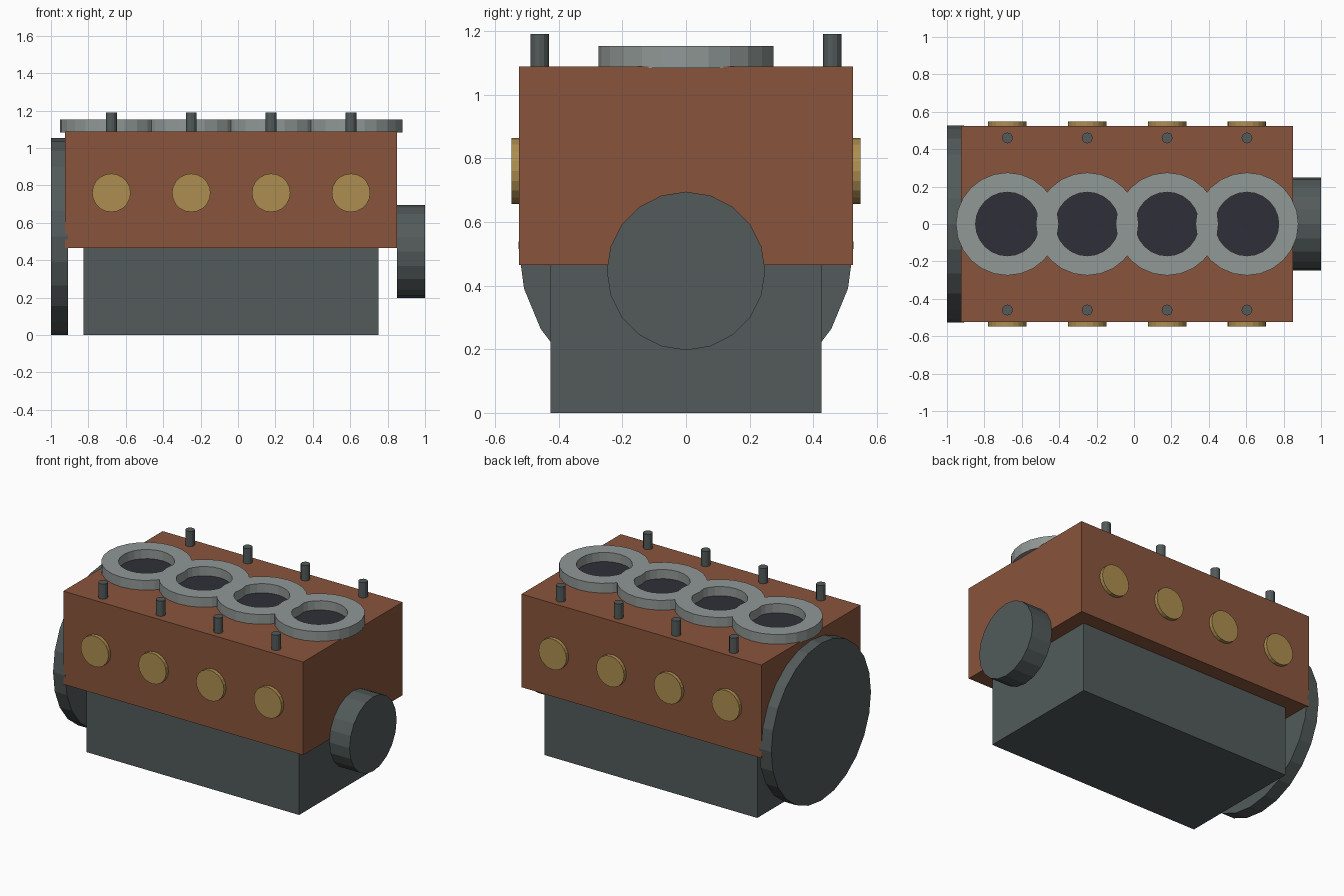
import bpy, bmesh
from math import pi
from mathutils import Matrix

cube = bpy.data.objects.get("Cube")
if cube:
    bpy.data.objects.remove(cube, do_unlink=True)


def material(name, rgb):
    m = bpy.data.materials.new(name)
    m.use_nodes = True
    m.diffuse_color = (*rgb, 1)
    m.node_tree.nodes["Principled BSDF"].inputs["Base Color"].default_value = (*rgb, 1)
    return m


rust = material("rust_paint", (0.25, 0.09, 0.045))
iron = material("dark_iron", (0.085, 0.104, 0.102))
steel = material("light_steel", (0.28, 0.315, 0.305))
brass = material("brass", (0.42, 0.27, 0.08))
black = material("bore_black", (0.028, 0.028, 0.04))


def finish(bm, name, mat):
    bmesh.ops.recalc_face_normals(bm, faces=bm.faces)
    mesh = bpy.data.meshes.new(name)
    bm.to_mesh(mesh)
    bm.free()
    mesh.materials.append(mat)
    ob = bpy.data.objects.new(name, mesh)
    bpy.context.collection.objects.link(ob)
    return ob


def box(name, lo, hi, mat):
    bm = bmesh.new()
    bmesh.ops.create_cube(bm, size=1)
    for v in bm.verts:
        v.co = [a + (b - a) * (c + 0.5) for a, b, c in zip(lo, hi, v.co)]
    return finish(bm, name, mat)


def cylinder(name, centre, radius, depth, sides, axis, mat):
    turn = {"X": Matrix.Rotation(pi / 2, 4, "Y"),
            "Y": Matrix.Rotation(pi / 2, 4, "X"),
            "Z": Matrix.Identity(4)}[axis]
    bm = bmesh.new()
    bmesh.ops.create_cone(bm, cap_ends=True, segments=sides, radius1=radius,
                          radius2=radius, depth=depth,
                          matrix=Matrix.Translation(centre) @ turn)
    return finish(bm, name, mat)


def ring(name, centre, outer, inner, depth, sides, mat):
    # Square section swept around z
    bm = bmesh.new()
    section = [(outer, -depth / 2), (outer, depth / 2),
               (inner, depth / 2), (inner, -depth / 2)]
    verts = [bm.verts.new((r, 0, z)) for r, z in section]
    edges = [bm.edges.new((verts[i - 1], verts[i])) for i in range(4)]
    bmesh.ops.spin(bm, geom=verts + edges, axis=(0, 0, 1), cent=(0, 0, 0),
                   angle=2 * pi, steps=sides, use_merge=True)
    bmesh.ops.remove_doubles(bm, verts=bm.verts, dist=0.0001)
    bmesh.ops.translate(bm, verts=bm.verts, vec=centre)
    return finish(bm, name, mat)


# Main castings
box("engine_block", (-0.925, -0.525, 0.465), (0.85, 0.525, 1.088), rust)
box("oil_pan", (-0.825, -0.425, 0), (0.75, 0.425, 0.465), iron)

# Rotating parts at the two ends
cylinder("flywheel", (-0.955, 0, 0.527), 0.527, 0.09, 24, "X", iron)
cylinder("crank_pulley", (0.925, 0, 0.446), 0.249, 0.15, 20, "X", iron)

# One set of parts for each cylinder
for i in range(4):
    x = -0.677 + i * 0.427
    n = i + 1
    ring(f"cylinder_ring_{n}", (x, 0, 1.118), 0.275, 0.17, 0.07, 24, steel)
    cylinder(f"cylinder_bore_{n}", (x, 0, 1.087), 0.17, 0.009, 24, "Z", black)
    for side, label in ((-1, "front"), (1, "back")):
        cylinder(f"{label}_stud_{n}", (x, side * 0.46, 1.135), 0.029, 0.11, 12, "Z", iron)
        cylinder(f"{label}_port_{n}", (x, side * 0.535, 0.76), 0.103, 0.028, 20, "Y", brass)
